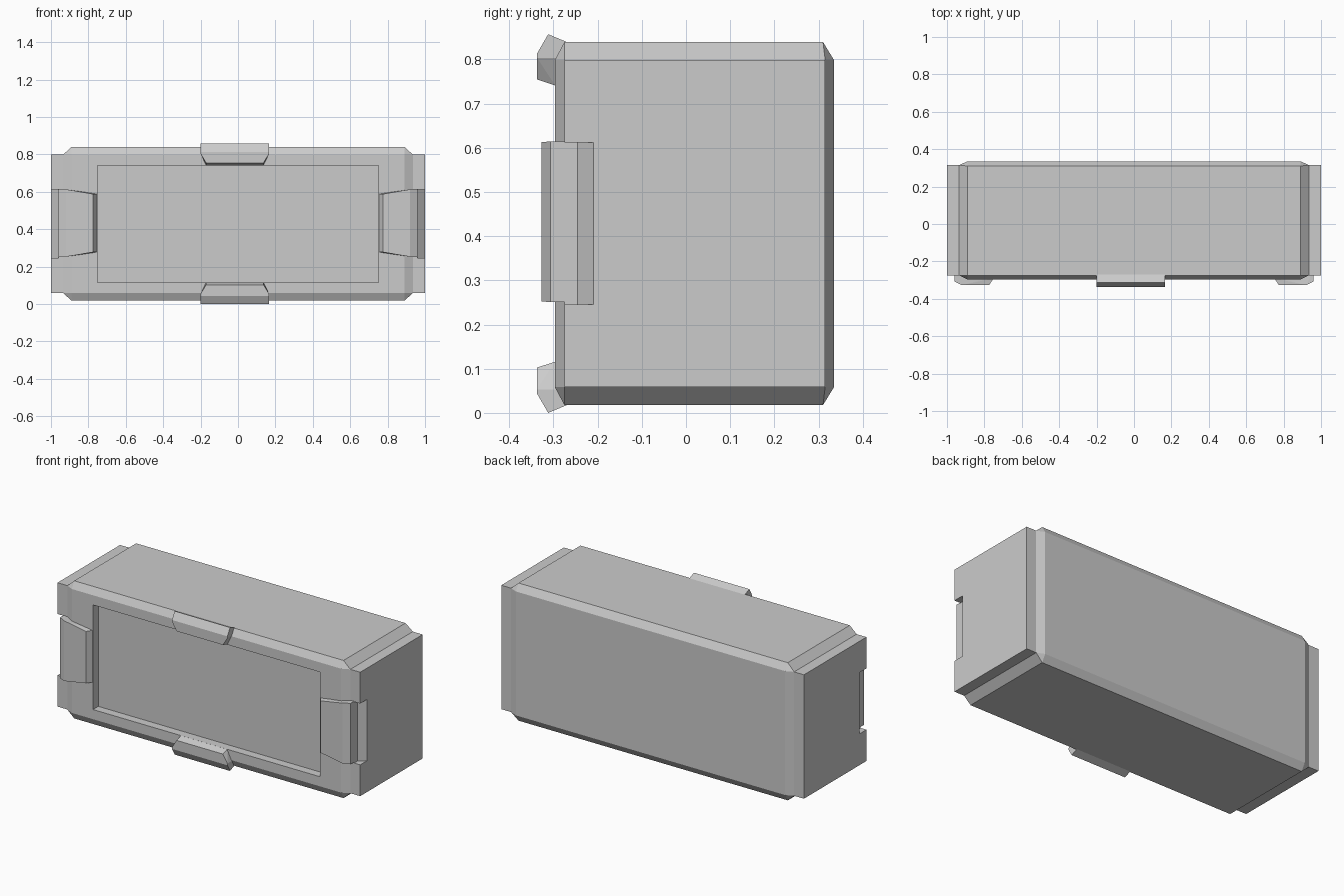
import bpy, bmesh
from math import radians

if "Cube" in bpy.data.objects:
    bpy.data.objects.remove(bpy.data.objects["Cube"])

ZC = 0.4285  # mid-height: the case is symmetrical above and below it


def hull(name, pts):
    """Convex solid around the given points, with flat faces merged."""
    bm = bmesh.new()
    for p in pts:
        bm.verts.new(p)
    bmesh.ops.convex_hull(bm, input=bm.verts[:])
    loose = [v for v in bm.verts if not v.link_faces]
    bmesh.ops.delete(bm, geom=loose, context='VERTS')
    bmesh.ops.dissolve_limit(bm, angle_limit=radians(1), verts=bm.verts[:], edges=bm.edges[:])
    bmesh.ops.recalc_face_normals(bm, faces=bm.faces[:])
    me = bpy.data.meshes.new(name)
    bm.to_mesh(me)
    bm.free()
    ob = bpy.data.objects.new(name, me)
    bpy.context.collection.objects.link(ob)
    return ob


def box_pts(x0, x1, y0, y1, hz):
    return [(x, y, ZC + s * hz) for x in (x0, x1) for y in (y0, y1) for s in (-1, 1)]


def cut(ob, cutter):
    m = ob.modifiers.new("cut", 'BOOLEAN')
    m.operation = 'DIFFERENCE'
    m.solver = 'EXACT'
    m.object = cutter
    bpy.context.view_layer.objects.active = ob
    bpy.ops.object.modifier_apply(modifier=m.name)
    bpy.data.objects.remove(cutter)


# Main case: one box per face direction, hulled to give chamfered edges
case = hull("case_body",
            box_pts(-0.89, 0.89, -0.275, 0.31, 0.411)
            + box_pts(-0.89, 0.89, -0.297, 0.335, 0.37)
            + box_pts(-0.935, 0.935, -0.275, 0.315, 0.37))

# Shallow window recess in the front
cut(case, hull("recess_cutter", box_pts(-0.75, 0.75, -0.5, -0.247, 0.3125)))

# Notch with a sloped end, and side clip outline: (x, y, half height)
notch = [(0.96, -0.4), (1.05, -0.4), (1.05, -0.166), (0.96, -0.245)]
side_clip = [(0.96, -0.25, 0.182), (0.96, -0.307, 0.182), (0.92, -0.327, 0.18),
             (0.775, -0.327, 0.155), (0.75, -0.29, 0.155), (0.75, -0.28, 0.155)]

for side, s in (("left", -1), ("right", 1)):
    # End caps, notched where the clip hooks on
    cap = hull(side + "_end_cap", box_pts(s * 0.92, s * 1.0, -0.275, 0.315, 0.37))
    cut(cap, hull("notch_cutter", [(s * x, y, ZC + t * 0.183)
                                   for x, y in notch for t in (-1, 1)]))
    # Side clips, tapering towards the window
    hull(side + "_clip", [(s * x, y, ZC + 0.004 + t * h)
                          for x, y, h in side_clip for t in (-1, 1)])

# Top and bottom clips: (y, height from middle, half width)
edge_clip = [(-0.27, 0.411, 0.183), (-0.312, 0.4285, 0.183), (-0.337, 0.385, 0.183),
             (-0.337, 0.375, 0.183), (-0.337, 0.326, 0.153), (-0.296, 0.3125, 0.153),
             (-0.29, 0.3125, 0.153), (-0.27, 0.375, 0.183)]
for side, s in (("bottom", -1), ("top", 1)):
    hull(side + "_clip", [(-0.017 + t * w, y, ZC + s * h)
                          for y, h, w in edge_clip for t in (-1, 1)])
